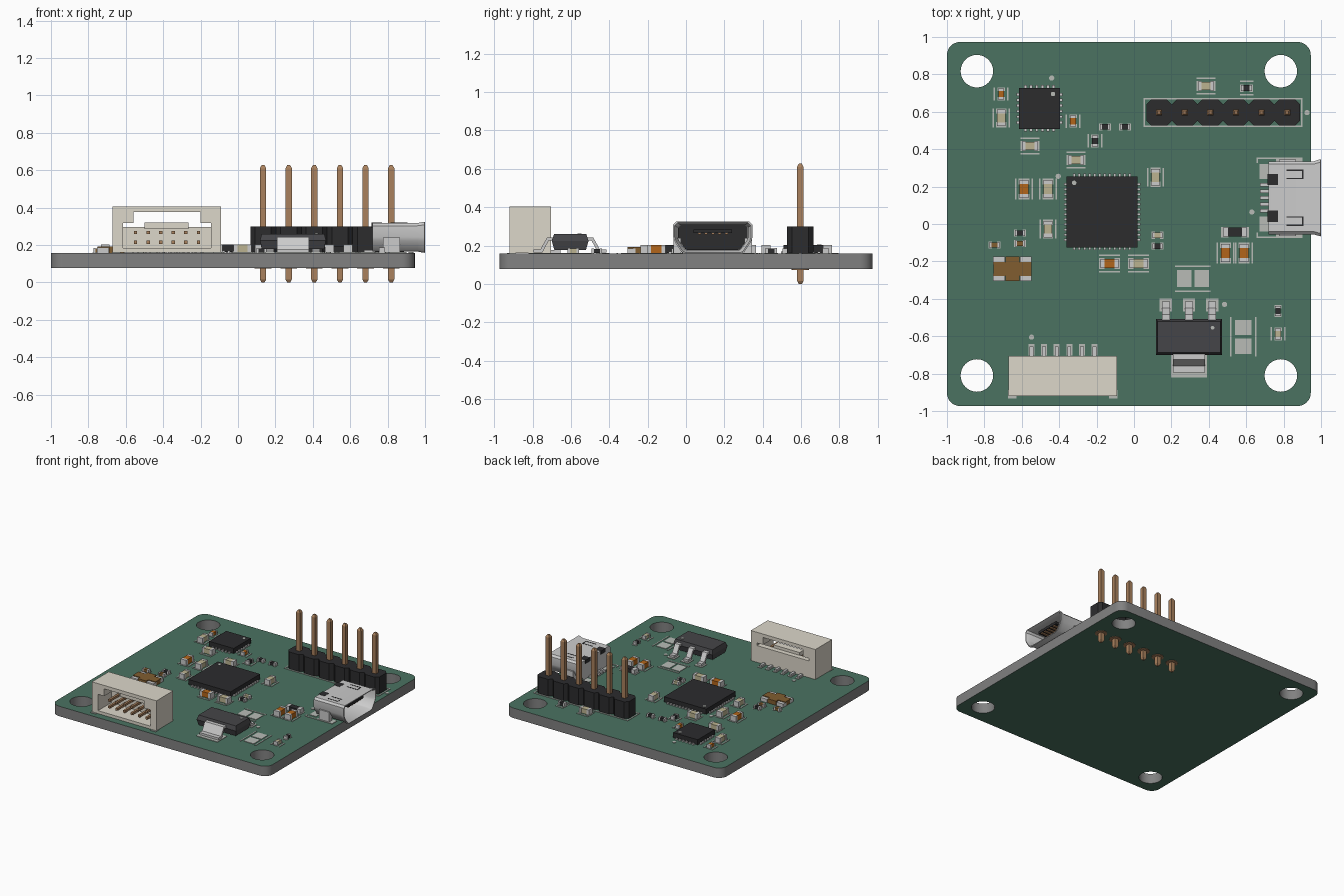
import bpy, bmesh
from math import sin, cos, pi

if "Cube" in bpy.data.objects:
    bpy.data.objects.remove(bpy.data.objects["Cube"])

TOP, BOT = 0.158, 0.077          # board surfaces


def material(name, rgb):
    m = bpy.data.materials.new(name)
    m.diffuse_color = (*rgb, 1)
    m.use_nodes = True
    m.node_tree.nodes["Principled BSDF"].inputs["Base Color"].default_value = m.diffuse_color
    return m


GREEN = material("green_mask", (0.07, 0.17, 0.12))
GREY = material("board_edge", (0.22, 0.22, 0.22))
BLACK = material("black_plastic", (0.025, 0.025, 0.027))
DARK = material("dark_grey", (0.06, 0.06, 0.065))
CREAM = material("cream_plastic", (0.72, 0.68, 0.59))
PIN = material("bronze", (0.40, 0.22, 0.11))
SILVER = material("silver", (0.52, 0.52, 0.53))
INK = material("light_ink", (0.48, 0.50, 0.47))
ORANGE = material("orange_ceramic", (0.45, 0.13, 0.01))
TAN = material("tan_ceramic", (0.50, 0.45, 0.28))
BROWN = material("brown_ceramic", (0.22, 0.11, 0.03))


def finish(name, bm, mat):
    bmesh.ops.recalc_face_normals(bm, faces=bm.faces)
    me = bpy.data.meshes.new(name)
    bm.to_mesh(me)
    bm.free()
    me.materials.append(mat)
    ob = bpy.data.objects.new(name, me)
    bpy.context.collection.objects.link(ob)
    return ob


def lofts(name, groups, mat):
    """Each group is a list of equal-length rings, bridged and capped."""
    bm = bmesh.new()
    for rings in groups:
        rows = [[bm.verts.new(p) for p in ring] for ring in rings]
        for a, b in zip(rows, rows[1:]):
            for i in range(len(a)):
                j = (i + 1) % len(a)
                bm.faces.new((a[i], a[j], b[j], b[i]))
        bm.faces.new(rows[0])
        bm.faces.new(rows[-1])
    return finish(name, bm, mat)


def rect(x, y, sx, sy, z):
    return [(x + a * sx / 2, y + b * sy / 2, z) for a, b in ((-1, -1), (1, -1), (1, 1), (-1, 1))]


def box(x, y, sx, sy, z0=TOP, z1=TOP + 0.004):
    return [rect(x, y, sx, sy, z0), rect(x, y, sx, sy, z1)]


def span(x0, x1, y0, y1, z0, z1):
    return box((x0 + x1) / 2, (y0 + y1) / 2, x1 - x0, y1 - y0, z0, z1)


def circle(x, y, r, n=32):
    return [(x + r * cos(2 * pi * i / n), y + r * sin(2 * pi * i / n)) for i in range(n)]


def disc(x, y, r, z0=TOP, z1=TOP + 0.004):
    c = circle(x, y, r, 20)
    return [[(*p, z0) for p in c], [(*p, z1) for p in c]]


# Board: rounded rectangle with four mounting holes
outline = []
for k, (cx, cy) in enumerate(((0.875, 0.903), (-0.93, 0.903), (-0.93, -0.903), (0.875, -0.903))):
    outline += [(cx + 0.07 * cos((k + i / 8) * pi / 2), cy + 0.07 * sin((k + i / 8) * pi / 2)) for i in range(9)]
holes = [circle(x, y, 0.087) for x in (-0.84, 0.785) for y in (-0.81, 0.817)]
cu = bpy.data.curves.new("board_outline", 'CURVE')
cu.dimensions, cu.fill_mode, cu.extrude = '2D', 'BOTH', (TOP - BOT) / 2
for pts in [outline] + holes:
    s = cu.splines.new('POLY')
    s.points.add(len(pts) - 1)
    for p, q in zip(s.points, pts):
        p.co = (*q, 0, 1)
    s.use_cyclic_u = True
tmp = bpy.data.objects.new("board_outline", cu)
bpy.context.collection.objects.link(tmp)
dg = bpy.context.evaluated_depsgraph_get()
raw = bpy.data.meshes.new_from_object(tmp.evaluated_get(dg))
bm = bmesh.new()
bm.from_mesh(raw)
bpy.data.objects.remove(tmp)
bmesh.ops.remove_doubles(bm, verts=bm.verts, dist=1e-5)
board = finish("board", bm, GREY)
board.location.z = (TOP + BOT) / 2
board.data.materials.append(GREEN)
for f in board.data.polygons:
    f.material_index = int(abs(f.normal.z) > 0.5)

ink, metal, pads = [], [], []    # shared printed lines, solder metal and bare pads

# Pin header
px = [0.134 + 0.137 * i for i in range(6)]
PY, h, c = 0.596, 0.0685, 0.025
seg = ((-h, -h + c), (-h + c, -h), (h - c, -h), (h, -h + c), (h, h - c), (h - c, h), (-h + c, h), (-h, h - c))
lofts("header_body", [[[(x + a, PY + b, z) for a, b in seg] for z in (TOP + 0.004, 0.299)] for x in px], BLACK)
lofts("header_pins", [[rect(x, PY, w, w, z) for w, z in ((0.016, 0), (0.034, 0.016), (0.034, 0.61), (0.016, 0.627))]
                      for x in px], PIN)
lofts("header_solder_rings", [disc(x, PY, 0.045, BOT - 0.003, BOT) for x in px], PIN)
ink += [box(0.477, PY + s * 0.074, 0.85, 0.008) for s in (-1, 1)]
ink += [box(0.477 + s * 0.421, PY, 0.008, 0.155) for s in (-1, 1)]


# Square flat chips with contacts on four sides
def chip(name, x, y, size, n, pitch):
    lofts(name, [box(x, y, size, size, TOP + 0.004, TOP + 0.046)], BLACK)
    for i in range(n):
        d = (i - (n - 1) / 2) * pitch
        for s in (-1, 1):
            e = s * (size / 2 - 0.008)
            metal.extend([box(x + d, y + e, pitch * 0.5, 0.044, TOP, TOP + 0.012),
                          box(x + e, y + d, 0.044, pitch * 0.5, TOP, TOP + 0.012)])


chip("main_chip", -0.17, 0.065, 0.38, 12, 0.027)
chip("sensor_chip", -0.505, 0.618, 0.22, 6, 0.03)
lofts("chip_marks", [disc(-0.32, 0.22, 0.012, 0.2, 0.206), disc(-0.433, 0.695, 0.012, 0.2, 0.206),
                     disc(0.42, -0.555, 0.01, 0.255, 0.264)], INK)

# Small two-ended parts: length, width, height, printed line offset
sizes = {"S": (0.055, 0.03, 0.026, 0), "s": (0.06, 0.032, 0.03, 0.036),
         "M": (0.088, 0.046, 0.044, 0.042), "L": (0.098, 0.05, 0.046, 0.044), "F": (0.13, 0.048, 0.035, 0)}
small = {
    "orange_capacitors": (ORANGE, [("sV", -0.71, 0.695), ("sV", -0.326, 0.55), ("LV", -0.588, 0.187),
                                   ("LH", -0.131, -0.211), ("LV", 0.489, -0.155), ("LV", 0.588, -0.155)]),
    "tan_capacitors": (TAN, [("MV", -0.71, 0.567), ("MH", -0.556, 0.417), ("MH", -0.31, 0.342), ("LV", -0.46, 0.187),
                             ("MV", 0.115, 0.25), ("MV", -0.46, -0.027), ("SH", 0.126, -0.06),
                             ("LH", 0.024, -0.211), ("MH", 0.385, 0.738), ("sV", 0.77, -0.588)]),
    "resistors": (BLACK, [("SH", -0.155, 0.519), ("SH", -0.048, 0.519), ("sV", -0.209, 0.444), ("SH", -0.61, -0.048),
                          ("SH", 0.126, -0.118), ("sH", 0.602, 0.727), ("FH", 0.54, -0.043), ("SV", 0.77, -0.465)]),
    "brown_capacitors": (BROWN, [("SH", -0.61, -0.104), ("SH", -0.746, -0.112)]),
}
for name, (mat, items) in small.items():
    bodies = []
    for (size, way), x, y in items:
        ln, w, ht, off = sizes[size]

        def part(u, v, su, sv, z0, z1):
            return box(x + u, y + v, su, sv, z0, z1) if way == "H" else box(x + v, y + u, sv, su, z0, z1)

        bodies.append(part(0, 0, ln * 0.6, w * 0.96, TOP + 0.003, TOP + ht - 0.002))
        for s in (-1, 1):
            metal.append(part(s * ln * 0.39, 0, ln * 0.22, w, TOP, TOP + ht))
            pads.append(part(s * ln * 0.42, 0, ln * 0.32, w + 0.008, TOP, TOP + 0.003))
            if off:
                ink.append(part(0, s * off, ln + 0.012, 0.008, TOP, TOP + 0.004))
    lofts(name, bodies, mat)

# Crystal
lofts("crystal", [box(-0.65, -0.24, 0.205, 0.075, TOP, TOP + 0.034),
                  box(-0.65, -0.24, 0.075, 0.13, TOP, TOP + 0.034)], BROWN)
metal += [box(-0.65 + a * 0.072, -0.24 + b * 0.045, 0.062, 0.042, TOP, TOP + 0.028) for a in (-1, 1) for b in (-1, 1)]

# Voltage regulator: tapered body, bent leads and wide tab
RX, RY = 0.294, -0.604
lofts("regulator_body", [[rect(RX, RY, 0.335, 0.165, TOP + 0.02), rect(RX, RY, 0.352, 0.192, 0.225),
                          rect(RX, RY, 0.335, 0.168, 0.26)]], DARK)


def lead(x, w, s, reach):
    prof = ((0.09, 0.243), (0.09 + reach * 0.3, 0.243), (0.09 + reach * 0.65, 0.18), (0.09 + reach, 0.18),
            (0.09 + reach, 0.163), (0.09 + reach * 0.55, 0.163), (0.09 + reach * 0.22, 0.226), (0.09, 0.226))
    return [[(x + e * w / 2, RY + s * u, z) for u, z in prof] for e in (-1, 1)]


lofts("regulator_leads", [lead(RX + d, 0.043, 1, 0.1) for d in (-0.124, 0, 0.124)]
      + [lead(RX, 0.172, -1, 0.1)], SILVER)
pads += [box(RX + d, -0.433, 0.066, 0.068) for d in (-0.124, 0, 0.124)] + [box(RX, -0.76, 0.19, 0.12)]

# Empty pad pairs with printed lines
pads += [box(0.315 + s * 0.047, -0.292, 0.077, 0.092) for s in (-1, 1)]
pads += [box(0.583, -0.603 + s * 0.05, 0.088, 0.082) for s in (-1, 1)]
ink += [box(0.315, -0.292 + s * 0.067, 0.19, 0.008) for s in (-1, 1)]
ink += [box(0.583 + s * 0.067, -0.603, 0.008, 0.21) for s in (-1, 1)]

# Cable socket: open-fronted housing with a see-through window
walls = [span(-0.67, -0.09, -0.92, -0.705, 0.377, 0.405), span(-0.615, -0.145, -0.92, -0.705, TOP + 0.003, 0.185),
         span(-0.615, -0.145, -0.75, -0.705, 0.18, 0.297), span(-0.5, -0.265, -0.80, -0.745, 0.285, 0.32)]
for x0, x1, x2 in ((-0.67, -0.615, -0.56), (-0.09, -0.145, -0.2)):
    walls += [span(min(x0, x1), max(x0, x1), -0.92, -0.705, TOP + 0.003, 0.38),
              span(min(x1, x2), max(x1, x2), -0.92, -0.705, 0.318, 0.38)]
lofts("socket_housing", walls, CREAM)
sx = [-0.548 + 0.0674 * i for i in range(6)]
lofts("socket_pins", [box(x, -0.81, 0.018, 0.13, z, z + 0.018) for x in sx for z in (0.205, 0.258)], PIN)
metal += [box(x, -0.685, 0.02, 0.06, TOP, TOP + 0.018) for x in sx]
pads += [box(x, -0.672, 0.032, 0.06) for x in sx] + [box(x, -0.91, 0.045, 0.045) for x in (-0.65, -0.11)]

# Micro connector: hollow shell with flared lip
UY, UZ = 0.14, 0.243
half = ((0, -0.078), (0.14, -0.078), (0.155, -0.07), (0.188, -0.02), (0.195, 0), (0.195, 0.06), (0.18, 0.075))
prof = list(half[1:]) + [(-y, z) for y, z in half[:0:-1]]


def ring(x, f, g):
    return [(x, UY + y * f, UZ + z * g) for y, z in prof]


shell = lofts("port_shell", [[ring(0.72, 1, 1), ring(0.96, 1, 1), ring(0.998, 1.06, 1.09), ring(1.0, 1.02, 1.02),
                              ring(0.965, 0.94, 0.87), ring(0.76, 0.94, 0.87)]], SILVER)
lofts("port_inside", [[ring(0.762, 0.93, 0.86), ring(0.775, 0.93, 0.86)],
                      span(0.77, 0.96, UY - 0.1, UY + 0.1, 0.265, 0.285)], BLACK)
lofts("port_contacts", [span(0.77, 0.955, y - 0.008, y + 0.008, 0.257, 0.266)
                        for y in (UY + 0.035 * (i - 2) for i in range(5))], PIN)
cuts = []
for s in (-1, 1):
    y = UY + s * 0.125
    cuts += [box(0.742, UY + s * 0.098, 0.055, 0.06, 0.29, 0.3195), box(0.86, y + 0.022, 0.09, 0.007, 0.31, 0.3195),
             box(0.86, y - 0.022, 0.09, 0.007, 0.31, 0.3195), box(0.903, y, 0.007, 0.05, 0.31, 0.3195)]
    metal += [box(0.82, UY + s * 0.185, 0.09, 0.04, 0.12, 0.24)]
    pads += [box(0.83, UY + s * 0.185, 0.14, 0.06), box(0.7, UY + s * 0.14, 0.06, 0.08)]
    ink += [box(0.77, UY + s * 0.212, 0.23, 0.008), box(0.659, UY + s * 0.2, 0.008, 0.03)]
lofts("port_slots", cuts, BLACK)
metal += [box(0.705, UY + 0.035 * (i - 2), 0.06, 0.018, TOP, TOP + 0.016) for i in range(5)]

# Printed orientation dots
ink += [disc(x, y, 0.014) for x, y in ((-0.44, 0.78), (-0.405, 0.255), (0.925, 0.596), (0.63, 0.064),
                                       (-0.548, -0.605), (0.484, -0.43))]
lofts("printed_lines", ink, INK)
lofts("solder_metal", metal, SILVER)
lofts("solder_pads", pads, INK)

# Smooth only the rounded board walls and shell
for ob in (board, shell):
    ob.select_set(True)
    bpy.context.view_layer.objects.active = ob
bpy.ops.object.shade_smooth_by_angle(angle=0.5)
